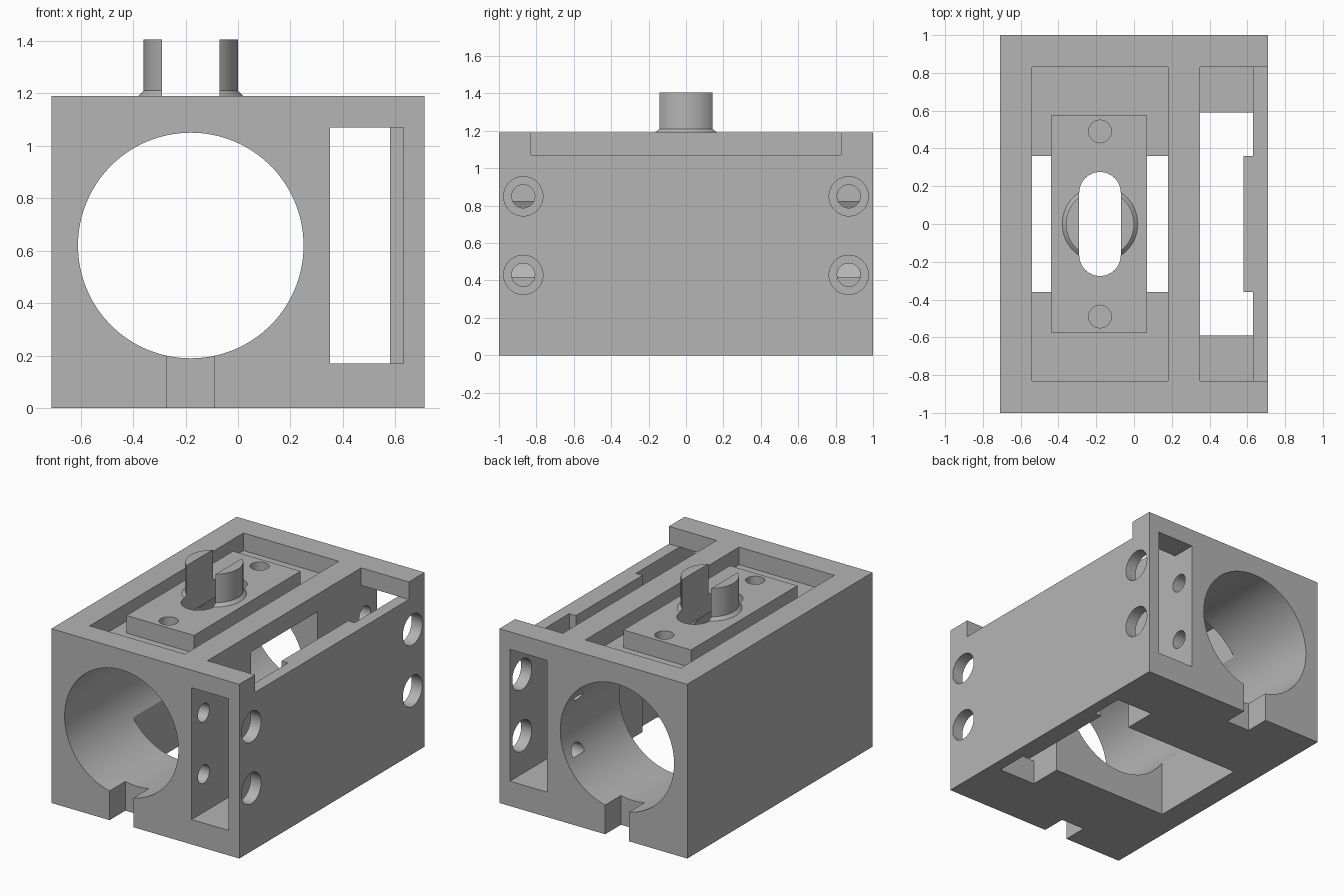
import bpy
import math

if "Cube" in bpy.data.objects:
    bpy.data.objects.remove(bpy.data.objects["Cube"], do_unlink=True)

grey = bpy.data.materials.new("neutral grey")
grey.use_nodes = True
COLOUR = (0.46, 0.46, 0.46, 1)
grey.diffuse_color = COLOUR
grey.node_tree.nodes["Principled BSDF"].inputs["Base Color"].default_value = COLOUR


def box(name, x, y, z):
    """Box from (low, high) ranges on each axis."""
    bpy.ops.mesh.primitive_cube_add(size=1)
    ob = bpy.context.object
    ob.name = name
    ob.location = [(a + b) / 2 for a, b in (x, y, z)]
    ob.scale = [b - a for a, b in (x, y, z)]
    bpy.ops.object.transform_apply(location=True, rotation=True, scale=True)
    ob.data.materials.append(grey)
    return ob


def rod(name, radius, length, centre, axis="z", sides=48, top=None):
    """Cylinder, or cone frustum when a top radius is given."""
    turn = {"x": (0, math.pi / 2, 0), "y": (math.pi / 2, 0, 0), "z": (0, 0, 0)}[axis]
    bpy.ops.mesh.primitive_cone_add(vertices=sides, radius1=radius,
                                    radius2=radius if top is None else top,
                                    depth=length, location=centre, rotation=turn)
    ob = bpy.context.object
    ob.name = name
    bpy.ops.object.transform_apply(location=True, rotation=True, scale=True)
    ob.data.materials.append(grey)
    return ob


def combine(target, tool, operation="DIFFERENCE"):
    """Apply a boolean and discard the tool."""
    bpy.ops.object.select_all(action="DESELECT")
    bpy.context.view_layer.objects.active = target
    target.select_set(True)
    mod = target.modifiers.new("shape", "BOOLEAN")
    mod.operation, mod.solver, mod.object = operation, "EXACT", tool
    bpy.ops.object.modifier_apply(modifier=mod.name)
    bpy.data.objects.remove(tool, do_unlink=True)


def finish(ob):
    bpy.ops.object.select_all(action="DESELECT")
    bpy.context.view_layer.objects.active = ob
    ob.select_set(True)
    bpy.ops.object.shade_smooth_by_angle(angle=math.radians(25))


CX = -0.18        # axis of the bore and the boss
TOP = 1.19
LEDGE = 1.07      # floor of the top recesses
FAR = 1.3

# Housing block with its lengthwise bore
body = box("housing", (-0.71, 0.71), (-1, 1), (0, TOP))
combine(body, rod("bore", 0.43, 2.4, (CX, 0, 0.62), "y", 128))

# Top recess for the plate, and the shaft below it
combine(body, box("recess", (-0.54, 0.18), (-0.83, 0.83), (LEDGE, FAR)))
combine(body, box("shaft_top", (-0.54, 0.18), (-0.36, 0.36), (0.5, FAR)))
combine(body, box("shaft_bottom", (-0.54, 0.5), (-0.36, 0.36), (-0.1, LEDGE)))

# Side channel: end windows, floor opening and lowered outer wall
combine(body, box("channel", (0.35, 0.63), (-1.1, 1.1), (0.17, LEDGE)))
combine(body, box("channel_floor", (0.35, 0.63), (-0.59, 0.59), (-0.1, 0.5)))
combine(body, box("channel_top", (0.35, 0.8), (-0.83, 0.83), (LEDGE, FAR)))

# Thickened middle of the outer wall
combine(body, box("wall_rib", (0.58, 0.66), (-0.36, 0.36), (0, LEDGE)), "UNION")

for side in (-1, 1):
    # Keyway under each end of the bore
    ends = sorted((side * 0.83, side * 1.1))
    combine(body, box("keyway", (-0.27, -0.09), ends, (-0.1, 0.4)))
    # Access holes in the outer wall, smaller blind holes in the inner wall
    for z in (0.43, 0.85):
        combine(body, rod("access_hole", 0.105, 0.3, (0.7, side * 0.87, z), "x"))
        combine(body, rod("screw_hole", 0.062, 0.25, (0.325, side * 0.87, z), "x", 32))
finish(body)

# Sliding plate with a split round boss
plate = box("plate", (-0.44, 0.07), (-0.575, 0.575), (LEDGE, TOP))
boss = rod("boss", 0.18, 0.26, (CX, 0, 1.275), sides=64)
combine(boss, rod("boss_foot", 0.2, 0.02, (CX, 0, TOP + 0.01), sides=64, top=0.18), "UNION")
combine(plate, boss, "UNION")

# Rounded slot through plate and boss
slot = box("slot", (CX - 0.11, CX + 0.11), (-0.165, 0.165), (1, 1.5))
for side in (-1, 1):
    combine(slot, rod("slot_end", 0.11, 0.5, (CX, side * 0.165, 1.25)), "UNION")
combine(plate, slot)

# Plate screw holes
for side in (-1, 1):
    combine(plate, rod("plate_hole", 0.06, 0.4, (CX, side * 0.49, 1.15), sides=32))
finish(plate)
